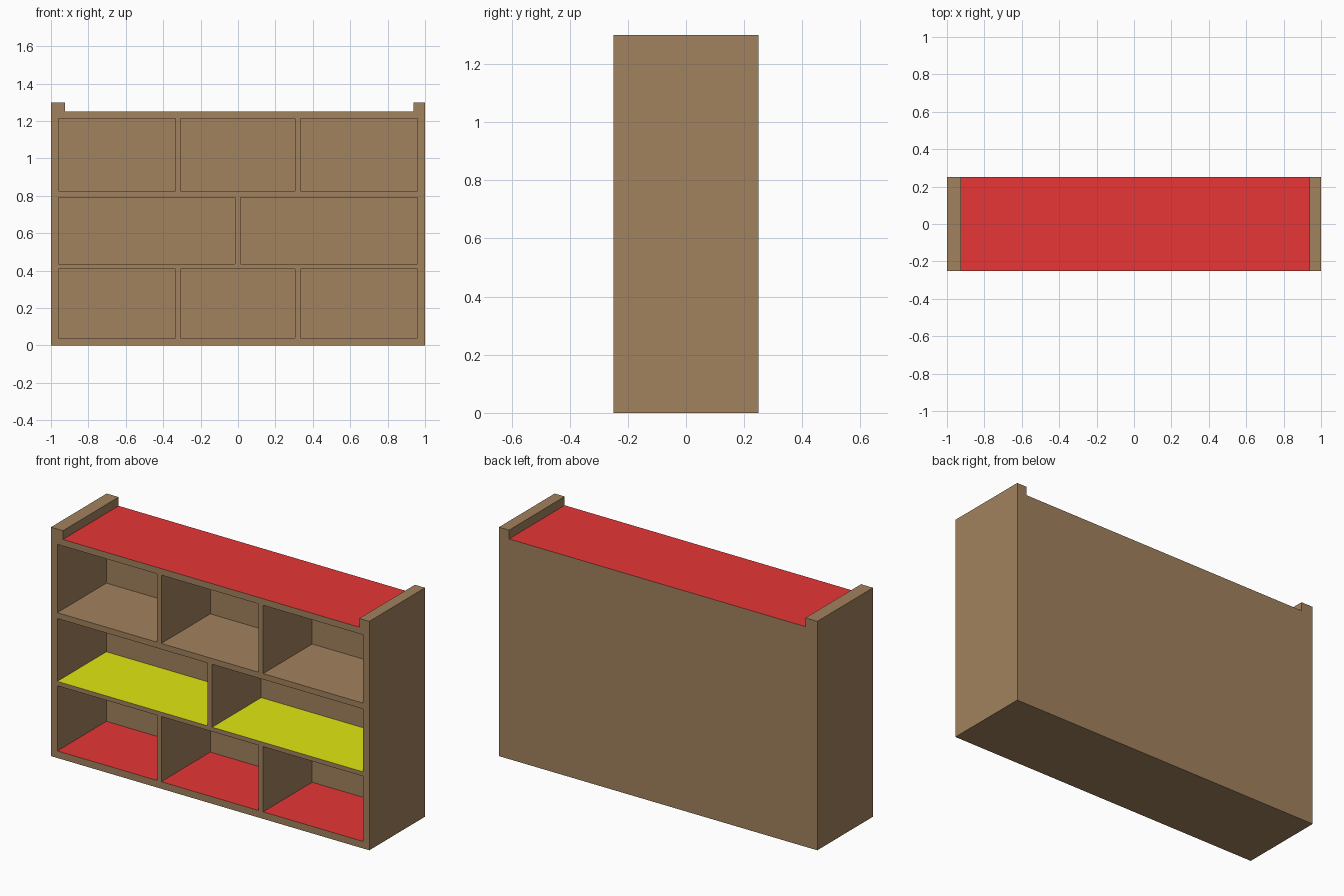
import bpy, bmesh
from mathutils import Matrix, Vector

if "Cube" in bpy.data.objects:
    bpy.data.objects.remove(bpy.data.objects["Cube"])

FRONT, BACK, INNER_BACK = -0.25, 0.25, 0.19
TOP, LIP = 1.25, 1.30


def material(name, rgb):
    m = bpy.data.materials.new(name)
    m.diffuse_color = (*rgb, 1)
    m.use_nodes = True
    m.node_tree.nodes["Principled BSDF"].inputs["Base Color"].default_value = m.diffuse_color
    return m


def add_object(name, bm):
    bmesh.ops.recalc_face_normals(bm, faces=bm.faces[:])
    mesh = bpy.data.meshes.new(name)
    bm.to_mesh(mesh)
    bm.free()
    ob = bpy.data.objects.new(name, mesh)
    bpy.context.collection.objects.link(ob)
    return ob


def add_box(bm, x0, x1, y0, y1, z0, z1):
    lo, hi = Vector((x0, y0, z0)), Vector((x1, y1, z1))
    bmesh.ops.create_cube(bm, size=1, matrix=Matrix.Translation((lo + hi) / 2)
                          @ Matrix.Diagonal((*(hi - lo), 1)))


# Cabinet body: front profile with raised end lips, extruded to the back
profile = [(-1, 0), (1, 0), (1, LIP), (0.937, LIP), (0.937, TOP),
           (-0.925, TOP), (-0.925, LIP), (-1, LIP)]
bm = bmesh.new()
face = bm.faces.new([bm.verts.new((x, FRONT, z)) for x, z in profile])
ext = bmesh.ops.extrude_face_region(bm, geom=[face], use_keep_orig=True)
moved = [v for v in ext["geom"] if isinstance(v, bmesh.types.BMVert)]
bmesh.ops.translate(bm, verts=moved, vec=(0, BACK - FRONT, 0))
cabinet = add_object("shelf_cabinet", bm)

# Open compartments: three below, two in the middle, three above
thirds = [(-0.96, -0.335), (-0.307, 0.305), (0.333, 0.96)]
halves = [(-0.96, -0.015), (0.013, 0.96)]
rows = [(0.04, 0.41, thirds), (0.435, 0.792, halves), (0.825, 1.213, thirds)]
bm = bmesh.new()
for z0, z1, columns in rows:
    for x0, x1 in columns:
        add_box(bm, x0, x1, FRONT - 0.1, INNER_BACK, z0, z1)
cutter = add_object("compartment_cutter", bm)
cutter.hide_render = True

cut = cabinet.modifiers.new("compartments", "BOOLEAN")
cut.operation, cut.solver, cut.object = "DIFFERENCE", "EXACT", cutter
graph = bpy.context.evaluated_depsgraph_get()
mesh = bpy.data.meshes.new_from_object(cabinet.evaluated_get(graph))
cabinet.modifiers.clear()
cabinet.data = mesh
bpy.data.objects.remove(cutter)

# Brown wood, red top and lower floors, yellow middle floors
mesh.materials.clear()
for name, rgb in [("wood", (0.36, 0.223, 0.111)), ("red", (0.8, 0.037, 0.037)),
                  ("yellow", (0.75, 0.8, 0.006))]:
    mesh.materials.append(material(name, rgb))
floor_colours = [(TOP, 1), (rows[0][0], 1), (rows[1][0], 2)]
for p in mesh.polygons:
    p.material_index = 0
    p.use_smooth = False
    if p.normal.z > 0.9:
        for z, index in floor_colours:
            if abs(p.center.z - z) < 0.005:
                p.material_index = index
